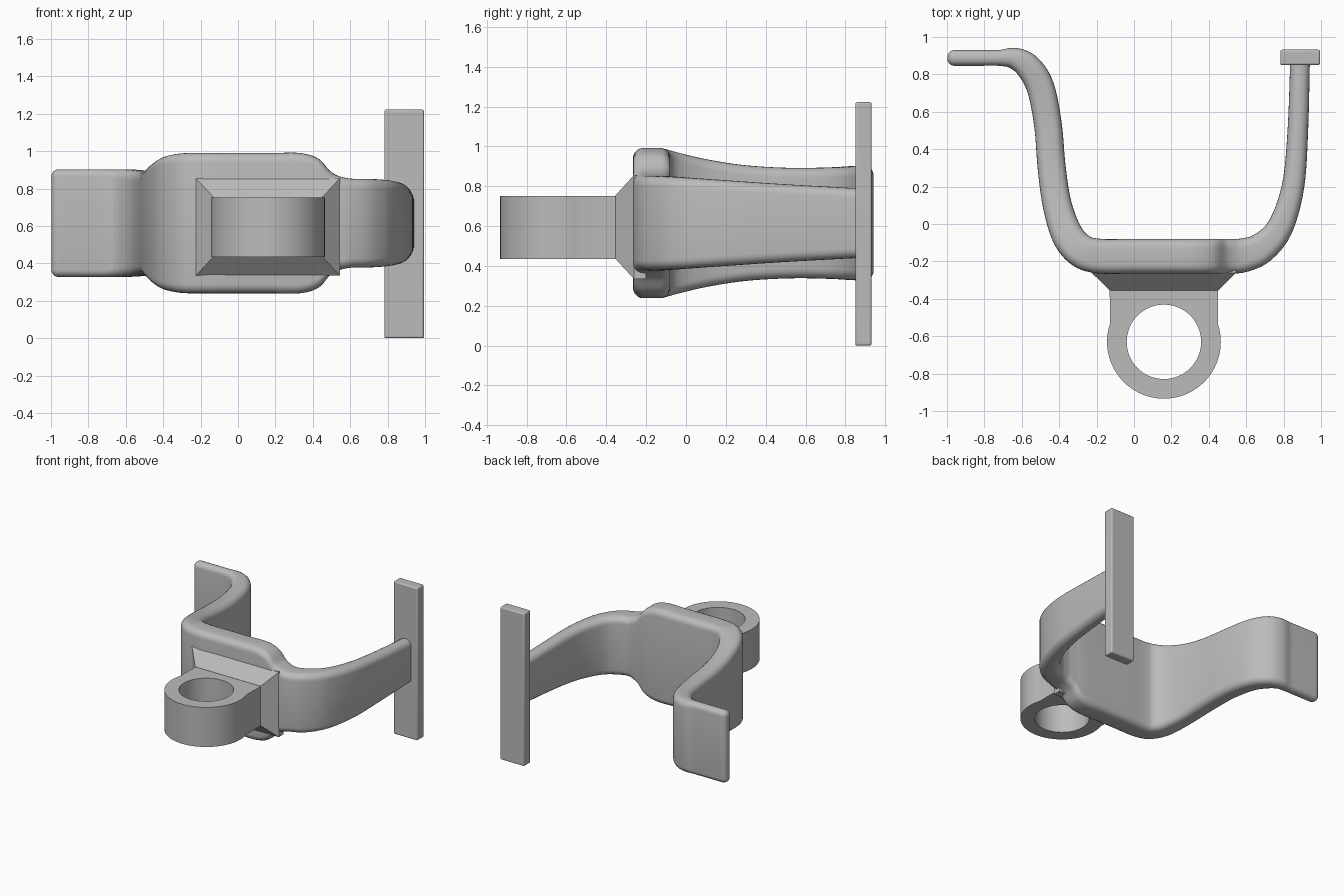
import bpy, bmesh, math
from mathutils import Vector

if "Cube" in bpy.data.objects:
    bpy.data.objects.remove(bpy.data.objects["Cube"])

grey = bpy.data.materials.new("plain grey")
grey.use_nodes = True
colour = (0.5, 0.5, 0.5, 1)
grey.diffuse_color = colour
grey.node_tree.nodes["Principled BSDF"].inputs["Base Color"].default_value = colour

MID_Z = 0.615


def finish(name, bm, bevel=0):
    """Turn a bmesh into a smooth-shaded object with sharp edges kept."""
    bmesh.ops.recalc_face_normals(bm, faces=bm.faces)
    mesh = bpy.data.meshes.new(name)
    bm.to_mesh(mesh)
    bm.free()
    mesh.materials.append(grey)
    obj = bpy.data.objects.new(name, mesh)
    bpy.context.collection.objects.link(obj)
    bpy.ops.object.select_all(action='DESELECT')
    obj.select_set(True)
    bpy.context.view_layer.objects.active = obj
    bpy.ops.object.shade_smooth_by_angle(angle=math.radians(35))
    if bevel:
        mod = obj.modifiers.new("soft edges", 'BEVEL')
        mod.width, mod.segments = bevel, 3
        mod.limit_method = 'ANGLE'
        mod.angle_limit = math.radians(50)
    return obj


def spline(points, steps):
    """Catmull-Rom samples through the points."""
    pts = [Vector(p) for p in points]
    pts = [pts[0]] + pts + [pts[-1]]
    out = []
    for a, b, c, d in zip(pts, pts[1:], pts[2:], pts[3:]):
        for i in range(steps):
            t = i / steps
            out.append(0.5 * (2 * b + (c - a) * t + (2 * a - 5 * b + 4 * c - d) * t * t
                              + (3 * b - a - 3 * c + d) * t ** 3))
    return out + [pts[-1]]


def section(half_w, half_h, radius, seg=5):
    """Rounded rectangle as (across, up) pairs."""
    pts = []
    for k, (sx, sy) in enumerate([(1, 1), (-1, 1), (-1, -1), (1, -1)]):
        for i in range(seg + 1):
            a = math.pi / 2 * (k + i / seg)
            pts.append((sx * (half_w - radius) + radius * math.cos(a),
                        sy * (half_h - radius) + radius * math.sin(a)))
    return pts


# Bent strap: x, y, thickness, half height along the centre line
path = [(-.96, .888, .085, .288), (-.84, .888, .085, .288), (-.72, .888, .085, .288),
        (-.64, .885, .115, .288), (-.565, .84, .14, .286), (-.50, .73, .148, .28),
        (-.46, .53, .148, .277), (-.44, .3, .15, .29), (-.41, .1, .155, .32),
        (-.355, -.06, .17, .355), (-.28, -.145, .18, .373), (-.18, -.172, .185, .375),
        (.0, -.172, .185, .375), (.18, -.172, .185, .375), (.33, -.172, .185, .375),
        (.43, -.172, .185, .345), (.5, -.172, .185, .272), (.58, -.168, .182, .24),
        (.68, -.13, .165, .237), (.78, -.02, .14, .23), (.85, .2, .12, .215),
        (.876, .5, .11, .195), (.888, .88, .105, .174)]
bm = bmesh.new()
samples = spline(path, 6)
rings = []


def add_ring(p, direction, inset=0):
    side = Vector((-direction.y, direction.x))
    half = p[2] / 2
    radius = min(.05, half * .9)
    ring = []
    for across, up in section(half - inset, p[3] - inset, max(radius - inset, .003)):
        ring.append(bm.verts.new((p[0] + side.x * across, p[1] + side.y * across, MID_Z + up)))
    rings.append(ring)


# rounded free end of the tab
for i in range(4):
    a = math.pi / 2 * i / 4
    tip = Vector(path[0])
    tip.x -= .038 * math.cos(a)
    add_ring(tip, Vector((1, 0)), .038 * (1 - math.sin(a)))
for i, p in enumerate(samples):
    step = samples[min(i + 1, len(samples) - 1)] - samples[max(i - 1, 0)]
    add_ring(p, Vector((step.x, step.y)).normalized())
for a, b in zip(rings, rings[1:]):
    for i in range(len(a)):
        j = (i + 1) % len(a)
        bm.faces.new((a[i], a[j], b[j], b[i]))
bm.faces.new(rings[0])
bm.faces.new(rings[-1])
finish("bent_strap", bm)


def box(name, low, high, bevel):
    bm = bmesh.new()
    bmesh.ops.create_cube(bm, size=1)
    for v in bm.verts:
        v.co = [l + (h - l) * (c + .5) for l, h, c in zip(low, high, v.co)]
    return finish(name, bm, bevel)


# Upright bar at the end of the narrow arm
box("upright_bar", (.782, .85, 0), (.995, .932, 1.222), .01)

# Tapered flare between strap and lug
LUG_X, LUG_Y, LUG_LOW, LUG_HIGH = .16, -.63, .435, .752
bm = bmesh.new()
loops = []
for y, half_x, half_z in [(-.2, .385, .26), (-.262, .385, .26), (-.355, .29, .158)]:
    loops.append([bm.verts.new((LUG_X + sx * half_x, y, .595 + sz * half_z))
                  for sx, sz in [(-1, -1), (1, -1), (1, 1), (-1, 1)]])
for a, b in zip(loops, loops[1:]):
    for i in range(4):
        j = (i + 1) % 4
        bm.faces.new((a[i], a[j], b[j], b[i]))
bm.faces.new(loops[0])
bm.faces.new(loops[-1])
finish("lug_flare", bm)


# Pierced lug: neck and ring outline with a round hole, extruded upwards
def circle_point(angle, radius):
    a = math.radians(angle)
    return (LUG_X + radius * math.cos(a), LUG_Y + radius * math.sin(a))


outline = [circle_point(162 + 216 * i / 48, .304) for i in range(49)]
outline += [(LUG_X + .29, -.3), (LUG_X - .29, -.3)]
hole = [circle_point(360 * i / 64, .199) for i in range(64)]
bm = bmesh.new()
edges = []
for loop in (outline, hole):
    verts = [bm.verts.new((x, y, LUG_LOW)) for x, y in loop]
    edges += [bm.edges.new((verts[i - 1], verts[i])) for i in range(len(verts))]
bmesh.ops.triangle_fill(bm, edges=edges, use_beauty=True)
result = bmesh.ops.extrude_face_region(bm, geom=bm.faces[:], use_keep_orig=True)
top = [g for g in result["geom"] if isinstance(g, bmesh.types.BMVert)]
bmesh.ops.translate(bm, verts=top, vec=(0, 0, LUG_HIGH - LUG_LOW))
finish("pierced_lug", bm)
